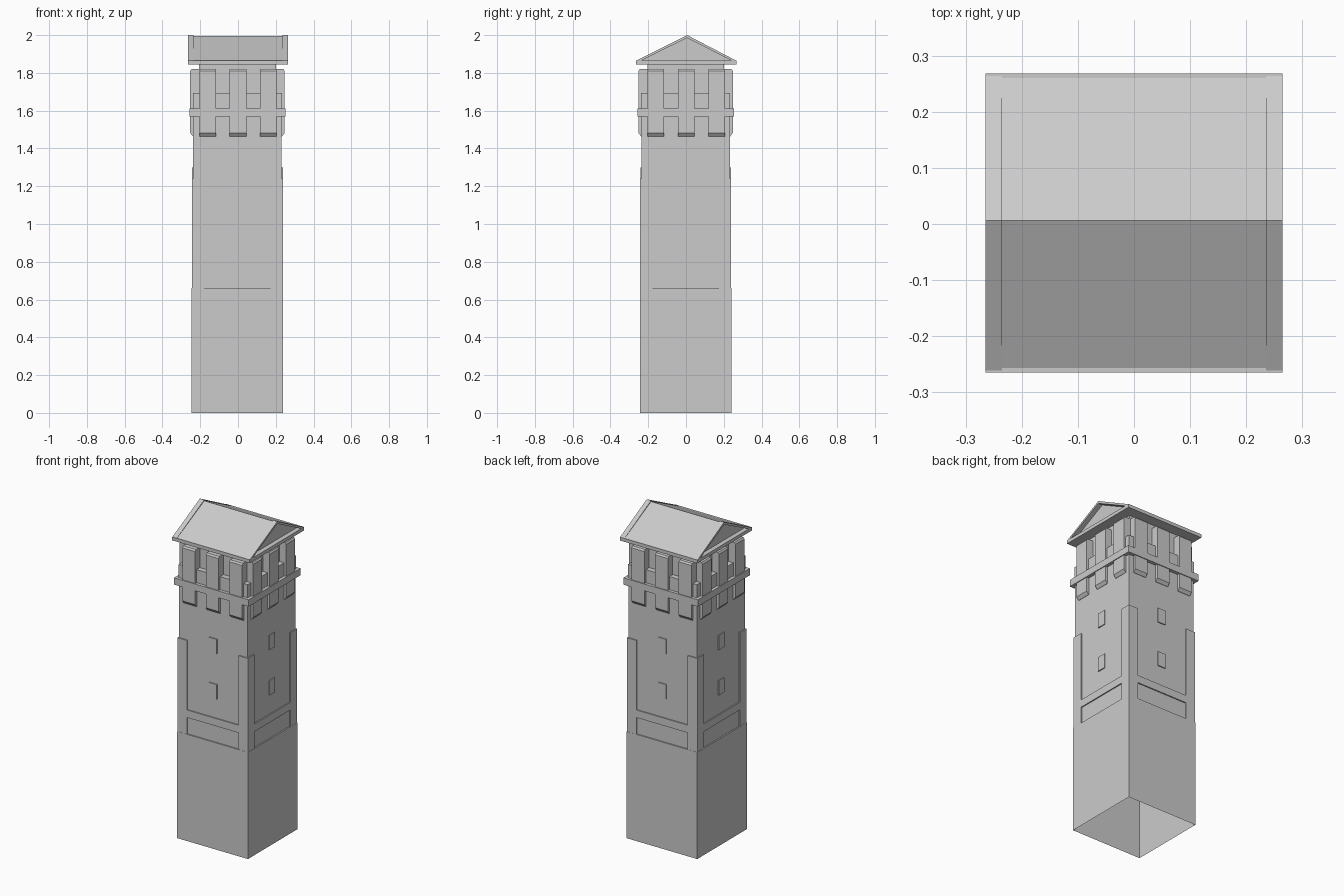
import bpy, math
from mathutils import Matrix, Vector

if "Cube" in bpy.data.objects:
    bpy.data.objects.remove(bpy.data.objects["Cube"])

OFF = Vector((-0.003, -0.002, 0))  # tower axis


def mesh_object(name, verts, faces):
    me = bpy.data.meshes.new(name)
    me.from_pydata(verts, [], faces)
    me.update()
    ob = bpy.data.objects.new(name, me)
    bpy.context.collection.objects.link(ob)
    return ob


def prism(profile, axis_a, axis_b):
    """Closed prism: (y, z) profile extruded along x from axis_a to axis_b."""
    n = len(profile)
    v = [Vector((x, y, z)) for x in (axis_a, axis_b) for y, z in profile]
    f = [(i, (i + 1) % n, n + (i + 1) % n, n + i) for i in range(n)]
    return v, [tuple(reversed(q)) for q in f] + [tuple(range(n)), tuple(range(2 * n - 1, n - 1, -1))]


def slab(x0, x1, y0, y1, z0, z1):
    return prism([(y0, z0), (y0, z1), (y1, z1), (y1, z0)], x0, x1)


def fix_normals(ob):
    import bmesh
    bm = bmesh.new()
    bm.from_mesh(ob.data)
    bmesh.ops.recalc_face_normals(bm, faces=bm.faces)
    bm.to_mesh(ob.data)
    bm.free()


def combine(name, parts, sides=1, offset=Vector()):
    """Join parts into one object, repeated around the tower's sides."""
    verts, faces = [], []
    for k in range(sides):
        rot = Matrix.Rotation(k * math.pi / 2, 3, 'Z')
        for v, f in parts:
            base = len(verts)
            verts += [rot @ p + offset for p in v]
            faces += [tuple(base + i for i in q) for q in f]
    ob = mesh_object(name, verts, faces)
    fix_normals(ob)
    return ob


# Hollow shaft with ledge and parapet: square rings up a profile, open below
rings = [(.242, 0), (.242, .66), (.234, .66), (.234, 1.57), (.255, 1.57), (.255, 1.612),
         (.236, 1.612), (.236, 1.693), (.203, 1.693), (.203, 1.85)]
sv, sf = [], []
for r, z in rings:
    sv += [Vector((sx * r, sy * r, z)) + OFF for sx, sy in ((-1, -1), (1, -1), (1, 1), (-1, 1))]
for k in range(len(rings) - 1):
    for i in range(4):
        j = (i + 1) % 4
        sf.append((4 * k + i, 4 * k + j, 4 * k + 4 + j, 4 * k + 4 + i))
mesh_object("tower_shaft", sv, sf)

# Raised corner posts and cross band framing the recessed panels
posts = [slab(*sorted((s * .176, s * .2405)), -.241, -.232, .655, 1.24) for s in (-1, 1)]
combine("corner_posts", posts, 4, OFF)
combine("cross_bands", [slab(-.18, .18, -.241, -.232, .763, .81)], 4, OFF)

# Slit windows
combine("windows", [slab(-.027, .027, -.24, -.23, z, z + .09) for z in (.93, 1.21)], 4, OFF)

# Merlons above the ledge, corbels with sloped undersides below it
merlons, corbels = [], []
for x in (-.158, .003, .164):
    a, b = x - .044, x + .044
    merlons.append(prism([(-.25, 1.61), (-.25, 1.81), (-.243, 1.82), (-.202, 1.82), (-.202, 1.61)], a, b))
    corbels.append(prism([(-.25, 1.575), (-.25, 1.482), (-.236, 1.464), (-.23, 1.464), (-.23, 1.575)], a, b))
combine("merlons", merlons, 4, OFF)
combine("corbels", corbels, 4, OFF)

# Roof: eave slab, inset gable body, raised rims at both ends
combine("roof_eave", [slab(-.265, .265, -.265, .268, 1.845, 1.866)])
combine("roof_body", [prism([(-.261, 1.864), (.006, 1.994), (.264, 1.864)], -.236, .236)])
rim = [(-.265, 1.864), (.006, 2.0), (.268, 1.864), (.243, 1.864), (.006, 1.985), (-.24, 1.864)]
combine("roof_rims", [prism(rim, *sorted((s * .235, s * .265))) for s in (-1, 1)])
